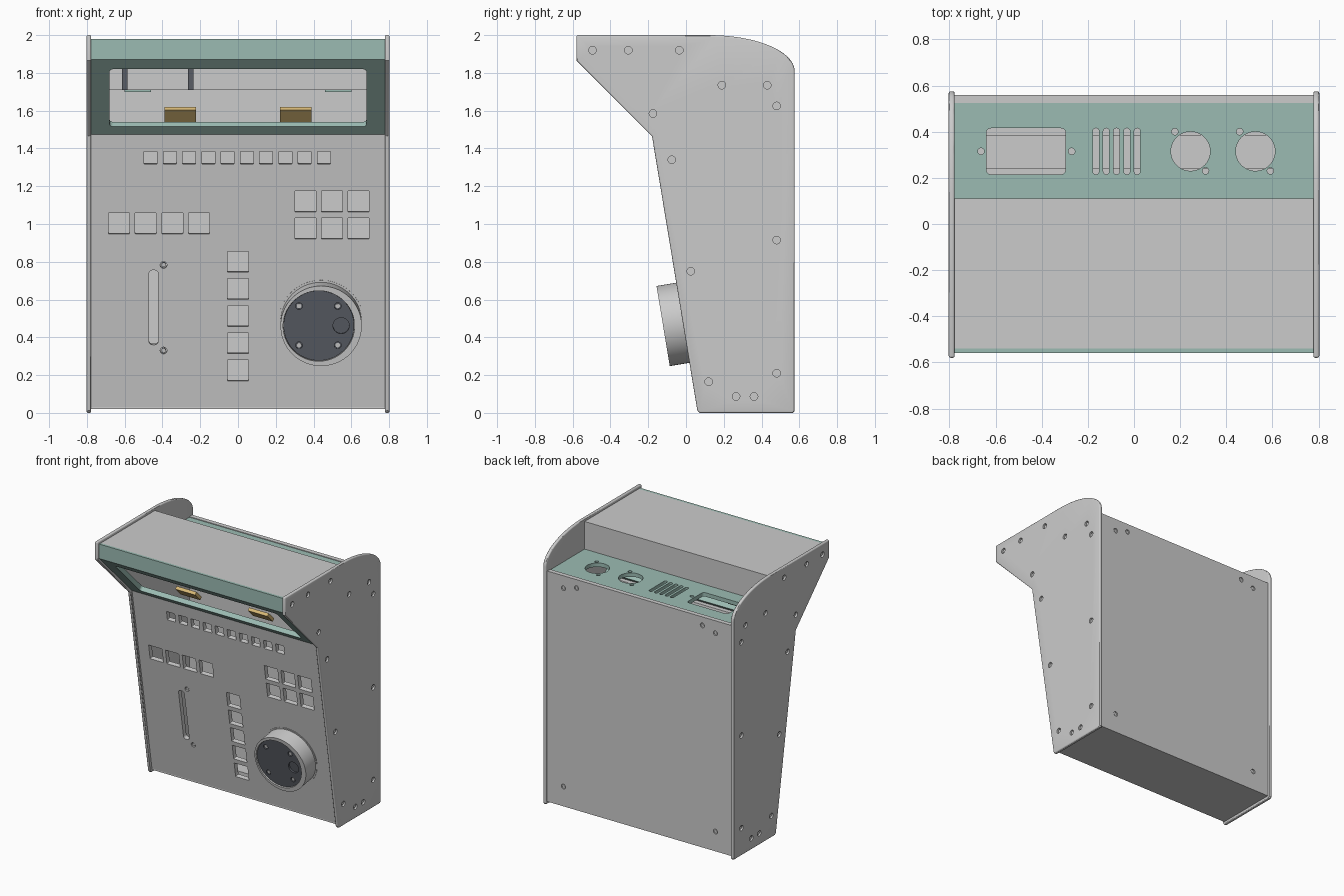
import bpy, bmesh, math
from mathutils import Matrix, Vector

if "Cube" in bpy.data.objects:
    bpy.data.objects.remove(bpy.data.objects["Cube"])

TEAL, GOLD, DARK = [bpy.data.materials.new(n) for n in ("teal", "gold", "dark")]
TEAL.diffuse_color = (0.33, 0.50, 0.45, 1)
GOLD.diffuse_color = (0.68, 0.48, 0.18, 1)
DARK.diffuse_color = (0.10, 0.11, 0.13, 1)
SIDE_ROT = Matrix.Rotation(math.pi / 2, 4, 'Z')   # profile (x, z) becomes (y, z)
TILT = math.atan(0.24 / 1.445)                    # lean of the control panel


def rounded(w, h, r=0.0, n=8):
    """Rounded rectangle outline; r = w / 2 = h / 2 gives a circle."""
    pts = []
    for k, (sx, sz) in enumerate(((1, 1), (-1, 1), (-1, -1), (1, -1))):
        for i in range(n + 1):
            a = math.pi / 2 * (k + i / n)
            p = Vector((sx * (w / 2 - r) + r * math.cos(a), sz * (h / 2 - r) + r * math.sin(a)))
            if not pts or min((p - pts[-1]).length, (p - pts[0]).length) > 1e-5:
                pts.append(p)
    return pts


def circle(r):
    return rounded(2 * r, 2 * r, r, 10)


def prism(pts, d0, d1, m=Matrix()):
    """Outline in local x, z pushed from y = d0 to y = d1, placed by m."""
    return pts, d0, d1, m


def build(name, prisms, mat=None):
    bm = bmesh.new()
    for pts, d0, d1, m in prisms:
        a, b = [[bm.verts.new(m @ Vector((p[0], d, p[1]))) for p in pts] for d in (d0, d1)]
        bm.faces.new(a)
        bm.faces.new(b[::-1])
        for i in range(len(pts)):
            j = (i + 1) % len(pts)
            bm.faces.new((a[j], a[i], b[i], b[j]))
    bmesh.ops.recalc_face_normals(bm, faces=bm.faces[:])
    me = bpy.data.meshes.new(name)
    bm.to_mesh(me)
    bm.free()
    ob = bpy.data.objects.new(name, me)
    bpy.context.collection.objects.link(ob)
    if mat:
        me.materials.append(mat)
    return ob


def apply(ob, mod):
    bpy.context.view_layer.objects.active = ob
    bpy.ops.object.modifier_apply(modifier=mod.name)


def cut(ob, prisms):
    cutter = build("cutter", prisms)
    cutter.hide_render = True
    mod = ob.modifiers.new("holes", 'BOOLEAN')
    mod.operation, mod.solver, mod.object = 'DIFFERENCE', 'EXACT', cutter
    apply(ob, mod)
    bpy.data.objects.remove(cutter)


def slab(name, profile, mat=None, half=0.778):
    """Side profile in (y, z) spanning the cabinet width."""
    return build(name, [prism(profile, -half, half, SIDE_ROT)], mat)


def rect(y0, y1, z0, z1):
    return [(y0, z0), (y1, z0), (y1, z1), (y0, z1)]


def box(x0, x1, y0, y1, z0, z1):
    return prism(rect(x0, x1, z0, z1), y0, y1)


# Side panels with rounded rims and recessed screws
outline = [(-0.58, 2.0)]
outline += [(0.12 + 0.455 * math.sin(t * math.pi / 32), 1.81 + 0.19 * math.cos(t * math.pi / 32)) for t in range(17)]
outline += [(0.575, 0.01), (0.565, 0.0), (0.072, 0.0), (0.06, 0.012), (-0.18, 1.465), (-0.58, 1.865)]
side_screws = [(-0.495, 1.92), (-0.305, 1.92), (-0.035, 1.92), (0.19, 1.735), (0.43, 1.735),
               (0.48, 1.625), (-0.175, 1.585), (-0.075, 1.34), (0.48, 0.915), (0.025, 0.75),
               (0.48, 0.21), (0.12, 0.165), (0.265, 0.087), (0.36, 0.087)]
screws = []
for s, label in ((-1, "left"), (1, "right")):
    panel = build(label + "_side_panel", [prism(outline, -s * 0.777, -s * 0.803, SIDE_ROT)])
    bev = panel.modifiers.new("rim", 'BEVEL')
    bev.width, bev.segments, bev.limit_method, bev.angle_limit = 0.009, 3, 'ANGLE', math.radians(60)
    apply(panel, bev)
    spots = [Matrix.Translation((0, y, z)) @ SIDE_ROT for y, z in side_screws]
    cut(panel, [prism(circle(0.02), -s * 0.788, -s * 0.83, m) for m in spots])
    screws += [prism(circle(0.012), -s * 0.786, -s * 0.795, m) for m in spots]

# Plain cabinet panels
slab("top_panel", rect(-0.54, 0.11, 1.955, 1.98))
slab("rear_step_wall", rect(0.08, 0.11, 1.71, 1.955))
slab("bottom_panel", rect(0.075, 0.525, 0.02, 0.05))
slab("top_front_strip", rect(-0.56, -0.54, 1.87, 1.98), TEAL)

# Back panel with screws
back = slab("back_panel", rect(0.525, 0.56, 0.02, 1.775))
spots = [Matrix.Translation((x, 0, z)) for x, z in ((0.64, 1.68), (0.53, 1.71), (-0.53, 1.71),
                                                   (-0.64, 1.68), (0.64, 0.17), (-0.64, 0.17))]
cut(back, [prism(circle(0.018), 0.55, 0.6, m) for m in spots])
screws += [prism(circle(0.011), 0.548, 0.556, m) for m in spots]

# Connector shelf: socket opening, vents and round connector holes
shelf = slab("connector_shelf", rect(0.11, 0.525, 1.74, 1.77), TEAL)
flat = Matrix.Rotation(-math.pi / 2, 4, 'X')
holes = [(-0.468, 0.315, rounded(0.343, 0.2, 0.02))]
holes += [(-0.165 + 0.0447 * i, 0.315, rounded(0.026, 0.2, 0.012)) for i in range(5)]
holes += [(x, 0.315, circle(0.085)) for x in (0.245, 0.526)]
holes += [(x, y, circle(0.014)) for x, y in ((-0.663, 0.315), (-0.27, 0.315), (0.177, 0.40),
                                            (0.31, 0.23), (0.458, 0.40), (0.591, 0.23))]
cut(shelf, [prism(o, -0.1, 0.1, Matrix.Translation((x, y, 1.755)) @ flat) for x, y, o in holes])

# Screen bezel with window
bezel = slab("screen_bezel", [(-0.165, 1.475), (-0.56, 1.87), (-0.535, 1.895), (-0.14, 1.50)], TEAL)
window = Matrix.Translation((0, -0.3575, 1.6675)) @ Matrix.Rotation(math.pi / 4, 4, 'X')
cut(bezel, [prism(rounded(1.36, 0.431, 0.02), -0.1, 0.1, window)])

# Sloping control panel with button holes and slider slot
control = slab("control_panel", [(0.075, 0.03), (-0.165, 1.475), (-0.13, 1.475), (0.11, 0.03)])


def on_panel(x, z):
    return Matrix.Translation((x, 0.075 - (z - 0.03) * math.tan(TILT), z)) @ Matrix.Rotation(TILT, 4, 'X')


square = rounded(0.112, 0.112, 0.003, 2)
holes = [(-0.463 + 0.102 * i, 1.351, rounded(0.069, 0.069, 0.003, 2)) for i in range(10)]
holes += [(-0.63 + 0.1413 * i, 1.003, square) for i in range(4)]
holes += [(0.357 + 0.1405 * i, z, square) for i in range(3) for z in (1.119, 0.976)]
holes += [(0, 0.80 - 0.1438 * i, square) for i in range(5)]
holes += [(-0.447, 0.558, rounded(0.048, 0.40, 0.018))]
holes += [(-0.394, z, circle(0.018)) for z in (0.783, 0.33)]
cut(control, [prism(o, -0.1, 0.1, on_panel(x, z)) for x, z, o in holes])
screws += [prism(circle(0.012), 0.004, 0.03, on_panel(-0.394, z)) for z in (0.783, 0.33)]

# Jog wheel: flange, ring, dark disc with screws and finger dimple
hub = on_panel(0.44, 0.48)
build("wheel_flange", [prism(circle(0.226), -0.004, 0.01, hub)])
face = hub @ Matrix.Translation((-0.012, 0, 0))
ring = build("wheel_ring", [prism(rounded(0.43, 0.43, 0.215, 20), -0.123, 0.02, hub)])
cut(ring, [prism(rounded(0.378, 0.378, 0.189, 20), -0.2, -0.09, face)])
disc = build("wheel_disc", [prism(rounded(0.374, 0.374, 0.187, 20), -0.113, -0.088, face)], DARK)
corners = [face @ Matrix.Translation((x, 0, z)) for x in (-0.105, 0.1) for z in (-0.105, 0.105)]
dimple = face @ Matrix.Translation((0.118, 0, 0))
cut(disc, [prism(circle(0.018), -0.2, -0.105, m) for m in corners] + [prism(circle(0.043), -0.2, -0.1, dimple)])
screws += [prism(circle(0.012), -0.109, -0.1, m) for m in corners]
build("screw_heads", screws)

# Gold hinge plates behind the bezel
for s, label in ((-1, "left"), (1, "right")):
    lean = Matrix.Translation((s * 0.305, -0.16, 1.58)) @ Matrix.Rotation(math.pi / 4, 4, 'X')
    build(label + "_hinge", [prism(rounded(0.166, 0.09), -0.012, 0.012, lean)], GOLD)

# Inner battens and connector brackets
battens = []
for s in (-1, 1):
    x0, x1 = sorted((s * 0.46, s * 0.60))
    battens.append(box(x0, x1, 0.11, 0.15, 1.70, 1.74))
build("shelf_battens", battens, TEAL)
slab("lower_batten", rect(0.24, 0.385, 0.05, 0.11), half=0.70)
build("inner_brackets", [box(x - 0.014, x + 0.014, 0.03, 0.08, 1.71, 1.955) for x in (-0.60, -0.25)], DARK)

# Smooth shading on curved surfaces, crisp edges elsewhere
bpy.ops.object.select_all(action='SELECT')
bpy.ops.object.shade_smooth_by_angle(angle=math.radians(30))

for m in bpy.data.materials:
    if m.users and not m.is_grease_pencil:
        m.use_nodes = True
        m.node_tree.nodes["Principled BSDF"].inputs["Base Color"].default_value = m.diffuse_color
